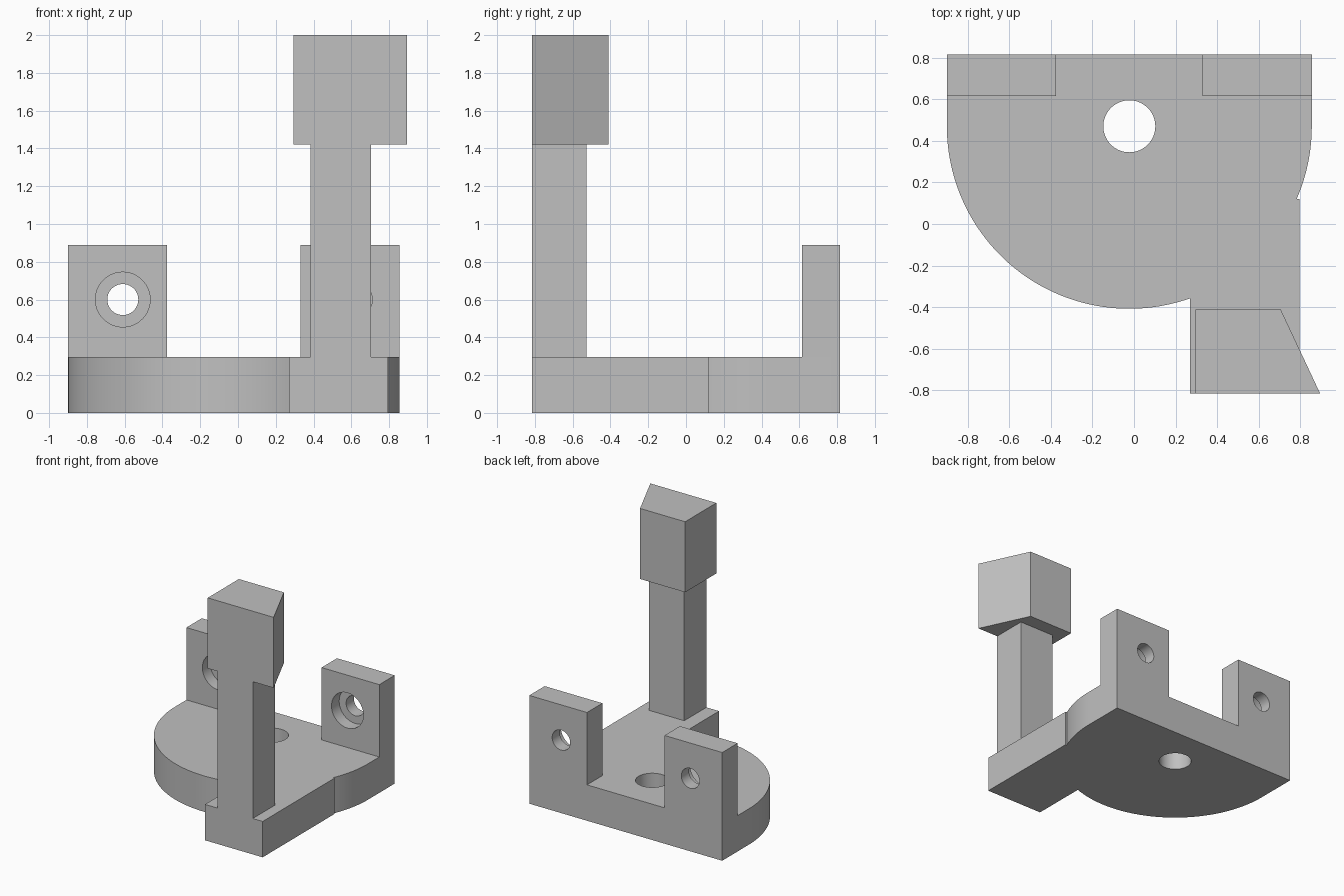
import bpy, bmesh, math

if "Cube" in bpy.data.objects:
    bpy.data.objects.remove(bpy.data.objects["Cube"])

grey = bpy.data.materials.new("light grey")
grey.use_nodes = True
colour = (0.53, 0.53, 0.53, 1)
grey.diffuse_color = colour
grey.node_tree.nodes["Principled BSDF"].inputs["Base Color"].default_value = colour

# Shared dimensions
CX, CY, R = -0.0225, 0.47, 0.8775     # round part of the base
FRONT, BACK = -0.815, 0.815
BASE_TOP, TAB_TOP = 0.295, 0.89
HEAD_BOTTOM, HEAD_TOP = 1.42, 2.0
TAB_FRONT = 0.615


def prism(name, outline, z0, z1):
    """Extrude a plan outline from z0 up to z1."""
    bm = bmesh.new()
    face = bm.faces.new([bm.verts.new((x, y, z0)) for x, y in outline])
    top = bmesh.ops.extrude_face_region(bm, geom=[face])["geom"]
    bmesh.ops.translate(bm, vec=(0, 0, z1 - z0),
                        verts=[v for v in top if isinstance(v, bmesh.types.BMVert)])
    bmesh.ops.recalc_face_normals(bm, faces=bm.faces)
    mesh = bpy.data.meshes.new(name)
    bm.to_mesh(mesh)
    bm.free()
    mesh.materials.append(grey)
    obj = bpy.data.objects.new(name, mesh)
    bpy.context.collection.objects.link(obj)
    return obj


def block(name, x0, x1, y0, y1, z0, z1):
    return prism(name, [(x0, y0), (x1, y0), (x1, y1), (x0, y1)], z0, z1)


def drill(obj, centre, radius, depth, along_y=False):
    """Cut a round hole centred on a point."""
    rotation = (math.pi / 2, 0, 0) if along_y else (0, 0, 0)
    bpy.ops.mesh.primitive_cylinder_add(vertices=64, radius=radius, depth=depth,
                                        location=centre, rotation=rotation)
    cutter = bpy.context.object
    cutter.hide_render = True
    cutter.data.materials.append(grey)
    mod = obj.modifiers.new("hole", 'BOOLEAN')
    mod.operation, mod.solver, mod.object = 'DIFFERENCE', 'EXACT', cutter
    bpy.context.view_layer.objects.active = obj
    bpy.ops.object.modifier_apply(modifier=mod.name)
    bpy.data.objects.remove(cutter)


def arc(start, end, steps):
    return [(CX + R * math.cos(a), CY + R * math.sin(a))
            for a in (start + (end - start) * i / steps for i in range(steps + 1))]


# Base plate: rounded body with a straight arm running to the front
ARM_LEFT, ARM_RIGHT, ARM_END = 0.27, 0.795, 0.12
outline = [(CX - R, BACK)]
outline += arc(math.pi, 2 * math.pi - math.acos((ARM_LEFT - CX) / R), 64)
outline += [(ARM_LEFT, FRONT), (ARM_RIGHT, FRONT), (ARM_RIGHT, ARM_END)]
outline += arc(-math.asin((CY - ARM_END) / R), 0, 16)
outline += [(CX + R, BACK)]
base = prism("base_plate", outline, 0, BASE_TOP)
drill(base, (CX, CY, BASE_TOP / 2), 0.125, 1)

# Two upright tabs at the back, each with a counterbored hole
tabs = []
for name, side in (("right_tab", -1), ("left_tab", 1)):
    x0, x1 = sorted((CX + side * 0.3525, CX + side * R))
    tab = block(name, x0, x1, TAB_FRONT, BACK, BASE_TOP, TAB_TOP)
    hole_x = CX + side * 0.5875
    drill(tab, (hole_x, TAB_FRONT, 0.6), 0.145, 0.2, True)
    drill(tab, (hole_x, BACK, 0.6), 0.082, 1, True)
    tabs.append(tab)

# Column on the arm, carrying a head with one slanted side
column = block("column", 0.385, 0.705, FRONT, -0.527, BASE_TOP, HEAD_BOTTOM)
head = prism("column_head", [(0.295, FRONT), (0.895, FRONT), (0.705, -0.41), (0.295, -0.41)],
             HEAD_BOTTOM, HEAD_TOP)

# Smooth the round walls and keep the corners sharp
bpy.ops.object.select_all(action='DESELECT')
for obj in [base, column, head] + tabs:
    obj.select_set(True)
bpy.context.view_layer.objects.active = base
bpy.ops.object.shade_smooth_by_angle(angle=math.radians(25))
